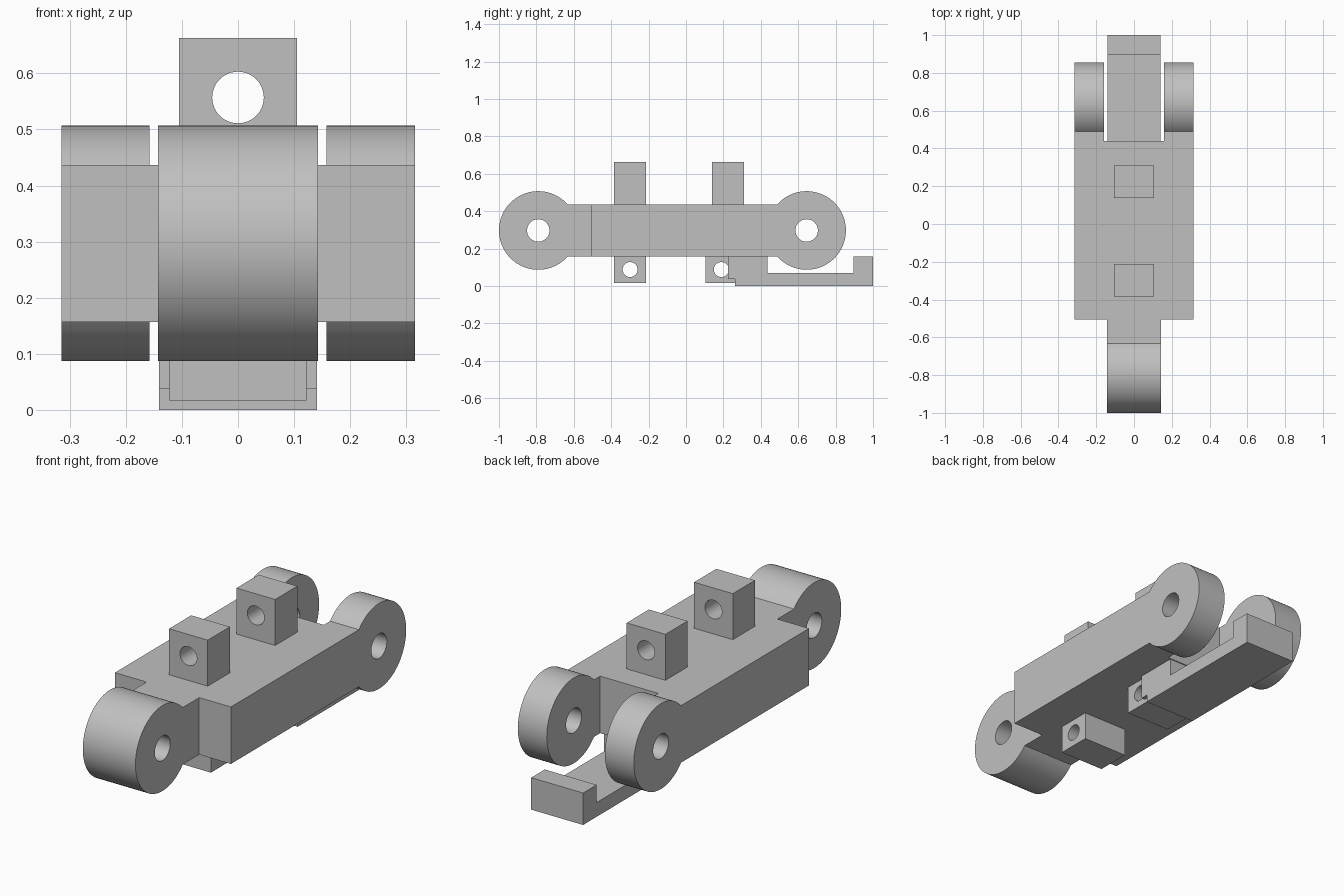
import bpy, bmesh, math
from mathutils import Vector

old = bpy.data.objects.get("Cube")
if old:
    bpy.data.objects.remove(old, do_unlink=True)

grey = bpy.data.materials.new("light grey")
grey.use_nodes = True
COLOUR = (0.53, 0.53, 0.53, 1)
grey.diffuse_color = COLOUR
grey.node_tree.nodes["Principled BSDF"].inputs["Base Color"].default_value = COLOUR

AXLE_Z, EYE_R, HALF_H = 0.297, 0.21, 0.14
FRONT_Y, REAR_Y = -0.79, 0.645
BOTTOM, TOP = AXLE_Z - HALF_H, AXLE_Z + HALF_H


def prism(name, outline, x0, x1):
    """Extrude a (y, z) outline along x."""
    bm = bmesh.new()
    face = bm.faces.new([bm.verts.new((x0, y, z)) for y, z in outline])
    new = bmesh.ops.extrude_face_region(bm, geom=[face])["geom"]
    bmesh.ops.translate(bm, vec=(x1 - x0, 0, 0),
                        verts=[v for v in new if isinstance(v, bmesh.types.BMVert)])
    bmesh.ops.recalc_face_normals(bm, faces=bm.faces)
    mesh = bpy.data.meshes.new(name)
    bm.to_mesh(mesh)
    bm.free()
    mesh.materials.append(grey)
    obj = bpy.data.objects.new(name, mesh)
    bpy.context.collection.objects.link(obj)
    return obj


def box(name, half_x, y0, y1, z0, z1):
    return prism(name, [(y0, z0), (y1, z0), (y1, z1), (y0, z1)], -half_x, half_x)


def eye_arm(cy, side, root_y):
    """Straight arm from root_y ending in a round eye at cy."""
    a = math.asin(HALF_H / EYE_R)
    n = 64
    pts = []
    for i in range(n + 1):
        t = -(math.pi - a) + 2 * (math.pi - a) * i / n
        pts.append((cy + side * EYE_R * math.cos(t), AXLE_Z + EYE_R * math.sin(t)))
    return pts + [(root_y, TOP), (root_y, BOTTOM)]


def boolean(obj, other, operation):
    mod = obj.modifiers.new("bool", "BOOLEAN")
    mod.operation, mod.solver, mod.object = operation, "EXACT", other
    bpy.context.view_layer.objects.active = obj
    bpy.ops.object.modifier_apply(modifier=mod.name)
    bpy.data.objects.remove(other, do_unlink=True)


def drill(obj, axis, centre, radius):
    bpy.ops.mesh.primitive_cylinder_add(
        vertices=48, radius=radius, depth=1, location=centre,
        rotation=Vector(axis).to_track_quat("Z", "Y").to_euler())
    cutter = bpy.context.object
    cutter.hide_render = True
    cutter.data.materials.append(grey)
    boolean(obj, cutter, "DIFFERENCE")


# Main link: block, front tongue with eye, rear fork with two eyes
body = box("link_body", 0.315, -0.505, 0.44, BOTTOM, TOP)
boolean(body, prism("front_eye", eye_arm(FRONT_Y, -1, -0.4), -0.143, 0.143), "UNION")
for s in (-1, 1):
    fork = prism("rear_eye", eye_arm(REAR_Y, 1, 0.3), s * 0.158, s * 0.315)
    boolean(body, fork, "UNION")
for y in (FRONT_Y, REAR_Y):
    drill(body, (1, 0, 0), (0, y, AXLE_Z), 0.06)
parts = [body]

# Drilled blocks on top
for name, y in (("front_top_block", -0.385), ("rear_top_block", 0.138)):
    block = box(name, 0.105, y, y + 0.172, TOP - 0.01, 0.663)
    drill(block, (0, 1, 0), (0, y + 0.086, 0.557), 0.046)
    parts.append(block)

# Cross-drilled lugs underneath
for name, y in (("front_lug", -0.385), ("rear_lug", 0.103)):
    lug = box(name, 0.122, y, y + 0.172, 0.017, BOTTOM + 0.01)
    drill(lug, (1, 0, 0), (0, y + 0.086, 0.088), 0.04)
    parts.append(lug)

# Hooked plate reaching out behind
hook = [(0.225, 0.037), (0.262, 0.037), (0.262, 0), (1, 0), (1, BOTTOM),
        (0.895, BOTTOM), (0.895, 0.07), (0.435, 0.07), (0.435, BOTTOM), (0.225, BOTTOM)]
parts.append(prism("rear_hook", hook, -0.141, 0.141))

# Smooth the round walls, keep hard edges
bpy.ops.object.select_all(action="DESELECT")
for p in parts:
    p.select_set(True)
bpy.context.view_layer.objects.active = body
bpy.ops.object.shade_smooth_by_angle(angle=math.radians(30))
